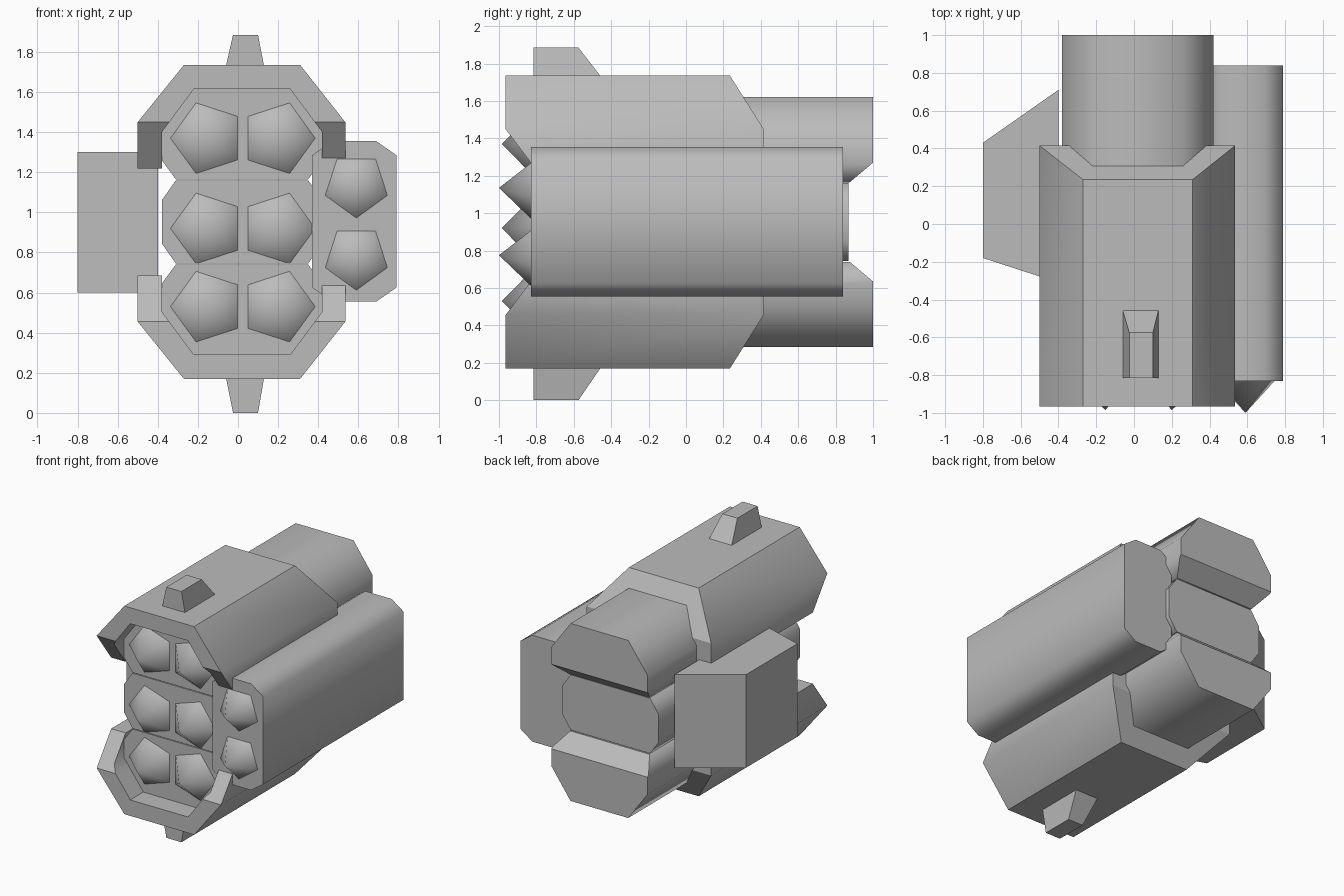
import bpy, bmesh
from math import radians, cos, sin
from mathutils import Vector

cube = bpy.data.objects.get("Cube")
if cube:
    bpy.data.objects.remove(cube)

MID = 0.9525   # height of the mirror plane between upper and lower halves
CX = 0.02      # centre line of the main pods

grey = bpy.data.materials.new("plain_grey")
grey.use_nodes = True
colour = (0.5, 0.5, 0.5, 1)
grey.diffuse_color = colour
grey.node_tree.nodes["Principled BSDF"].inputs["Base Color"].default_value = colour


def finish(name, bm, angle=60, flip=False, flat_ends=True):
    """Turn a bmesh into a shaded object, optionally mirrored to the lower half."""
    if flip:
        for v in bm.verts:
            v.co.z = 2 * MID - v.co.z
    bmesh.ops.recalc_face_normals(bm, faces=bm.faces[:])
    mesh = bpy.data.meshes.new(name)
    bm.to_mesh(mesh)
    bm.free()
    mesh.materials.append(grey)
    obj = bpy.data.objects.new(name, mesh)
    bpy.context.collection.objects.link(obj)
    bpy.ops.object.select_all(action='DESELECT')
    obj.select_set(True)
    bpy.context.view_layer.objects.active = obj
    bpy.ops.object.shade_smooth_by_angle(angle=radians(angle))
    for p in mesh.polygons:
        if flat_ends and abs(p.normal.y) > 0.3:
            p.use_smooth = False
    return obj


def prism(profile, y0, y1):
    """Extrude an (x, z) outline from y0 to y1."""
    bm = bmesh.new()
    face = bm.faces.new([bm.verts.new((x, y0, z)) for x, z in profile])
    new = bmesh.ops.extrude_face_region(bm, geom=[face], use_keep_orig=True)["geom"]
    for v in new:
        if isinstance(v, bmesh.types.BMVert):
            v.co.y = y1
    return bm


def slice_off(bm, point, normal):
    """Cut away everything on the normal side and close the hole."""
    bmesh.ops.bisect_plane(bm, geom=bm.verts[:] + bm.edges[:] + bm.faces[:], dist=1e-5,
                           plane_co=point, plane_no=Vector(normal).normalized(),
                           clear_outer=True)
    bmesh.ops.holes_fill(bm, edges=[e for e in bm.edges if e.is_boundary], sides=0)


def octagon(x0, x1, z0, z1, dx, dz):
    return [(x0 + dx, z0), (x1 - dx, z0), (x1, z0 + dz), (x1, z1 - dz),
            (x1 - dx, z1), (x0 + dx, z1), (x0, z1 - dz), (x0, z0 + dz)]


def spike(name, x, z, radius, base, tip, start):
    """Five-sided pointed cone facing forward."""
    bm = bmesh.new()
    ring = [bm.verts.new((x + radius * cos(radians(start + 72 * i)), base,
                          z + radius * sin(radians(start + 72 * i)))) for i in range(5)]
    point = bm.verts.new((x, tip, z))
    bm.faces.new(ring)
    for i in range(5):
        bm.faces.new((ring[i], ring[(i + 1) % 5], point))
    finish(name, bm, flat_ends=False)


def fin(name, root, top):
    """Tapered sight block with a sloped rear."""
    bm = bmesh.new()
    low = [(-0.06, -0.815), (0.13, -0.815), (0.13, -0.455), (-0.06, -0.455)]
    high = [(-0.025, -0.815), (0.1, -0.815), (0.1, -0.575), (-0.025, -0.575)]
    a = [bm.verts.new((x, y, root)) for x, y in low]
    b = [bm.verts.new((x, y, top)) for x, y in high]
    bm.faces.new(a)
    bm.faces.new(b)
    for i in range(4):
        j = (i + 1) % 4
        bm.faces.new((a[i], a[j], b[j], b[i]))
    finish(name, bm, 20)


# Armour shells and outer pods, upper half and its mirrored lower half
shell = [(-0.5, 1.22), (-0.5, 1.45), (-0.27, 1.735), (0.31, 1.735), (0.535, 1.45),
         (0.535, 1.27), (0.42, 1.27), (0.42, 1.4), (0.26, 1.615), (-0.22, 1.615),
         (-0.38, 1.4), (-0.38, 1.22)]
pod = [(-0.31, 1.165), (0.35, 1.165), (0.42, 1.26), (0.42, 1.4),
       (0.26, 1.62), (-0.22, 1.62), (-0.38, 1.4), (-0.38, 1.26)]
for flip, side in ((False, "upper"), (True, "lower")):
    bm = prism(shell, -0.965, 0.415)
    slice_off(bm, (0, 0.235, 1.735), (0, 0.285, 0.18))     # sloped rear edge
    slice_off(bm, (0, -0.965, 1.45), (0, -0.18, -0.135))   # raked front tips
    finish(side + "_shell", bm, 45, flip)

    bm = prism(pod, -0.81, 1.0)
    slice_off(bm, (0, 1.0, 1.27), (0, 0.105, -0.125))      # undercut rear
    finish(side + "_pod", bm, 60, flip)

# Middle pod and side pod
finish("middle_pod", prism(octagon(-0.38, 0.42, 0.745, 1.16, 0.07, 0.1), -0.81, 0.87))
finish("side_pod", prism(octagon(0.37, 0.79, 0.555, 1.355, 0.1, 0.07), -0.83, 0.84))

# Spikes in the main pods and in the side pod
for row, z in (("upper", 1.37), ("middle", 0.92), ("lower", 0.53)):
    spike(row + "_right_spike", CX - 0.172, z, 0.185, -0.812, -0.985, 180)
    spike(row + "_left_spike", CX + 0.18, z, 0.185, -0.812, -0.985, 0)
for row, z in (("upper", 1.135), ("lower", 0.775)):
    spike(row + "_side_spike", 0.59, z, 0.165, -0.828, -1.0, -90)

# Mounting block with slanted ends
bm = bmesh.new()
plan = [(-0.8, -0.18), (-0.4, -0.31), (-0.4, 0.71), (-0.8, 0.43)]
low = [bm.verts.new((x, y, 0.6)) for x, y in plan]
high = [bm.verts.new((x, y, 1.3)) for x, y in plan]
bm.faces.new(low)
bm.faces.new(high)
for i in range(4):
    j = (i + 1) % 4
    bm.faces.new((low[i], low[j], high[j], high[i]))
finish("mounting_block", bm, 15)

# Fins above and below
fin("top_fin", 1.73, 1.885)
fin("bottom_fin", 0.175, 0.0)
